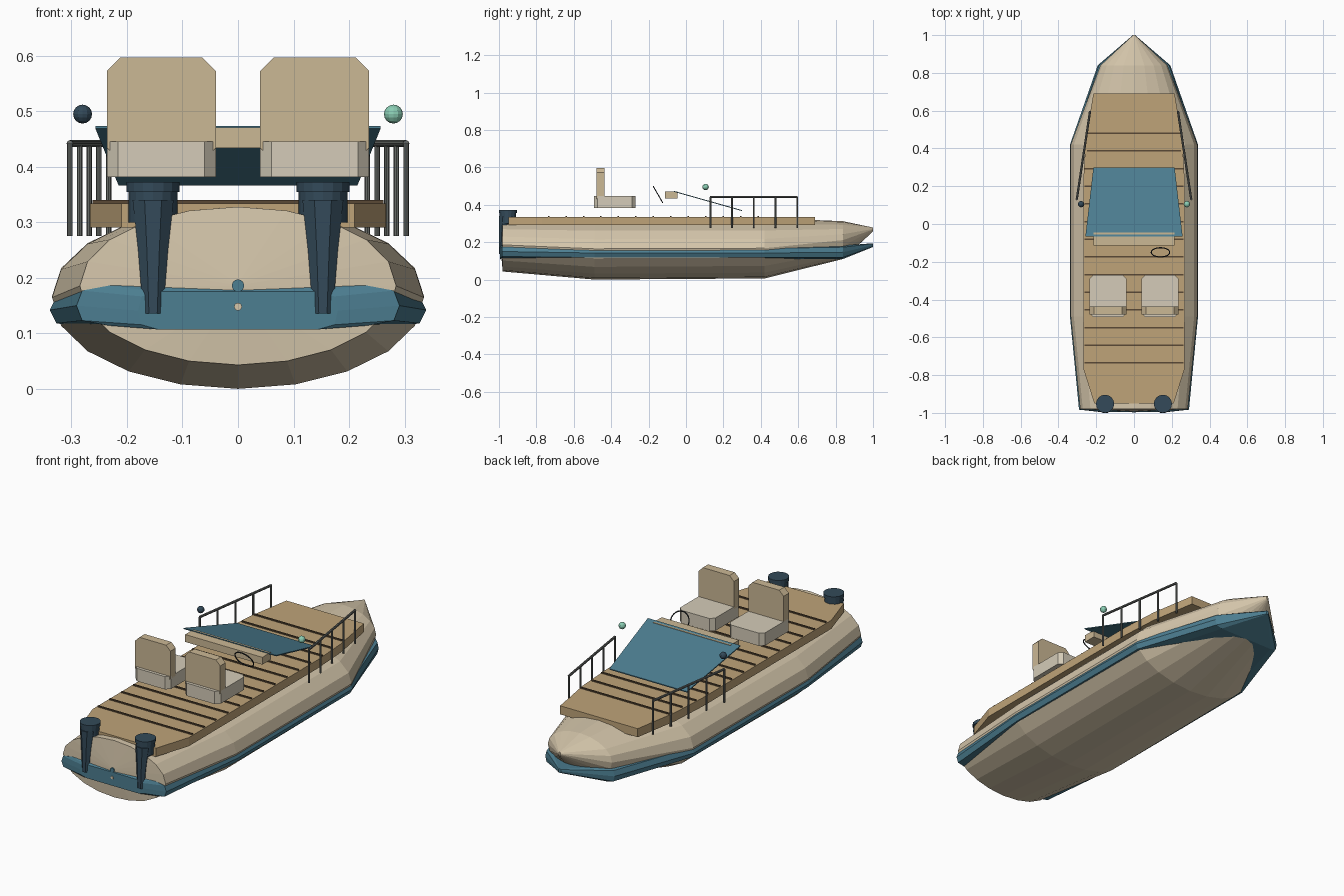
import bpy, bmesh, math
from mathutils import Vector, Matrix

if "Cube" in bpy.data.objects:
    bpy.data.objects.remove(bpy.data.objects["Cube"])


def material(name, col):
    m = bpy.data.materials.new(name)
    m.diffuse_color = (*col, 1)
    m.use_nodes = True
    m.node_tree.nodes["Principled BSDF"].inputs["Base Color"].default_value = m.diffuse_color
    return m


CREAM = material("cream", (0.67, 0.57, 0.41))
TAN = material("tan", (0.60, 0.48, 0.30))
CUSHION = material("cushion", (0.66, 0.60, 0.48))
WOOD = material("wood", (0.52, 0.37, 0.19))
SEAM = material("seam", (0.10, 0.065, 0.035))
TEAL = material("teal", (0.073, 0.21, 0.285))
NAVY = material("navy", (0.033, 0.068, 0.10))
METAL = material("metal", (0.14, 0.15, 0.14))
MINT = material("mint", (0.26, 0.62, 0.46))
BLACK = material("black", (0.02, 0.025, 0.03))


def finish(bm, name, mat):
    bmesh.ops.recalc_face_normals(bm, faces=bm.faces)
    me = bpy.data.meshes.new(name)
    bm.to_mesh(me)
    bm.free()
    ob = bpy.data.objects.new(name, me)
    me.materials.append(mat)
    bpy.context.collection.objects.link(ob)
    return ob


def loft(name, rings, mat):
    """Bridge equal-length closed rings and cap both ends."""
    bm = bmesh.new()
    vs = [[bm.verts.new(p) for p in r] for r in rings]
    n = len(vs[0])
    for a, b in zip(vs, vs[1:]):
        for i in range(n):
            j = (i + 1) % n
            bm.faces.new((a[i], a[j], b[j], b[i]))
    bm.faces.new(vs[0])
    bm.faces.new(vs[-1])
    return finish(bm, name, mat)


def box(name, lo, hi, mat, bevel=0.0, axis=2):
    """Box between two corners, chamfering the edges parallel to an axis."""
    lo, hi = Vector(lo), Vector(hi)
    bm = bmesh.new()
    bmesh.ops.create_cube(bm, size=1)
    for v in bm.verts:
        v.co = Vector([(lo[k] + hi[k]) / 2 + v.co[k] * (hi[k] - lo[k]) for k in range(3)])
    if bevel:
        es = [e for e in bm.edges
              if abs((e.verts[0].co - e.verts[1].co).normalized()[axis]) > 0.9]
        bmesh.ops.bevel(bm, geom=es, offset=bevel, segments=1, affect='EDGES')
    return finish(bm, name, mat)


def rod(name, p, q, r, mat, sides=8):
    p, q = Vector(p), Vector(q)
    d = q - p
    bm = bmesh.new()
    mtx = Matrix.Translation((p + q) / 2) @ d.to_track_quat('Z', 'Y').to_matrix().to_4x4()
    bmesh.ops.create_cone(bm, cap_ends=True, segments=sides, radius1=r, radius2=r,
                          depth=d.length, matrix=mtx)
    return finish(bm, name, mat)


# hull: 20-sided elliptical sections (y, half width, bottom, top)
stations = [(-0.992, 0.01, 0.175, 0.195), (-0.98, 0.285, 0.043, 0.328),
            (-0.49, 0.335, 0.0, 0.329), (0.42, 0.335, 0.006, 0.329),
            (0.84, 0.178, 0.11, 0.312), (1.0, 0.005, 0.257, 0.278)]
loft("hull", [[(a * math.sin(math.tau * i / 20), y,
                (b + t) / 2 - (t - b) / 2 * math.cos(math.tau * i / 20))
               for i in range(20)] for y, a, b, t in stations], CREAM)

# rub stripe: flatter band around the hull (y, half width, centre, half height)
bands = [(-0.995, 0.18, 0.141, 0.034), (-0.983, 0.291, 0.150, 0.036),
         (-0.49, 0.339, 0.142, 0.032), (0.42, 0.339, 0.142, 0.032),
         (0.84, 0.192, 0.146, 0.036), (1.0, 0.006, 0.184, 0.010)]
prof = [(1, 0), (0.965, 0.75), (0.8, 1), (-0.8, 1), (-0.965, 0.75),
        (-1, 0), (-0.965, -0.75), (-0.8, -1), (0.8, -1), (0.965, -0.75)]
loft("rub_stripe", [[(a * u, y, c + h * v) for u, v in prof]
                    for y, a, c, h in bands], TEAL)

# drain fittings in the middle of the stern
rod("stern_plug", (0, -0.998, 0.186), (0, -0.985, 0.186), 0.011, TEAL, 16)
rod("stern_drain", (0, -0.999, 0.148), (0, -0.985, 0.148), 0.007, CREAM, 16)

# deck slab and plank seams
half = [(0.21, -0.95), (0.267, -0.77), (0.267, 0.25), (0.255, 0.45), (0.215, 0.69)]
outline = half + [(-x, y) for x, y in reversed(half)]
loft("deck", [[(x, y, z) for x, y in outline] for z in (0.291, 0.334)], WOOD)
for i in range(14):
    y = -0.735 + i * 0.0935
    w = 0.262 if y < 0.3 else 0.25
    box(f"plank_seam_{i}", (-w, y - 0.004, 0.33), (w, y + 0.004, 0.340), SEAM)

# parts that exist on both sides
for side, s in (("left", -1), ("right", 1)):
    # seat
    x0, x1 = sorted((s * 0.04, s * 0.236))
    box(f"seat_cushion_{side}", (x0, -0.493, 0.382), (x1, -0.27, 0.446), CUSHION, 0.02, 2)
    box(f"seat_back_{side}", (x0, -0.478, 0.41), (x1, -0.436, 0.597), TAN, 0.024, 1)

    # outboard motor: capped head and tapered leg
    x = s * 0.153
    rod(f"motor_head_{side}", (x, -0.952, 0.30), (x, -0.952, 0.355), 0.044, NAVY, 16)
    rod(f"motor_cap_{side}", (x, -0.952, 0.355), (x, -0.952, 0.373), 0.048, NAVY, 16)
    leg = [(0.018, -0.984, 0.136), (0.027, -0.975, 0.25), (0.037, -0.965, 0.34)]
    loft(f"motor_leg_{side}",
         [[(x + r * math.cos(math.tau * (i + 0.5) / 8) * 1.08,
            cy + r * math.sin(math.tau * (i + 0.5) / 8), z) for i in range(8)]
          for r, cy, z in leg], NAVY)

    # bow rail with five posts
    pts = []
    for i in range(5):
        t = i / 4
        pts.append((s * (0.303 - 0.07 * t), 0.13 + 0.465 * t))
    for i, (px, py) in enumerate(pts):
        rod(f"rail_post_{side}_{i}", (px, py, 0.275), (px, py, 0.442), 0.005, METAL)
    rod(f"rail_top_{side}", (*pts[0], 0.442), (*pts[-1], 0.442), 0.006, METAL)

    # navigation light
    bm = bmesh.new()
    bmesh.ops.create_uvsphere(bm, u_segments=12, v_segments=8, radius=0.017,
                              matrix=Matrix.Translation((s * 0.28, 0.105, 0.495)))
    finish(bm, f"nav_light_{side}", MINT if s > 0 else NAVY)

# dashboard and sloping windscreen
box("dashboard", (-0.214, -0.113, 0.434), (0.214, -0.046, 0.471), TAN)
screen = [(-0.257, -0.065, 0.474), (0.257, -0.065, 0.474),
          (0.215, 0.30, 0.371), (-0.215, 0.30, 0.371)]
loft("windscreen", [[(x, y, z + d) for x, y, z in screen] for d in (-0.005, 0)], TEAL)

# steering wheel
bpy.ops.mesh.primitive_torus_add(major_segments=24, minor_segments=6, major_radius=0.049,
                                 minor_radius=0.003, location=(0.14, -0.15, 0.455),
                                 rotation=(math.radians(-60), 0, 0))
wheel = bpy.context.object
wheel.name = "steering_wheel"
wheel.data.materials.append(BLACK)
